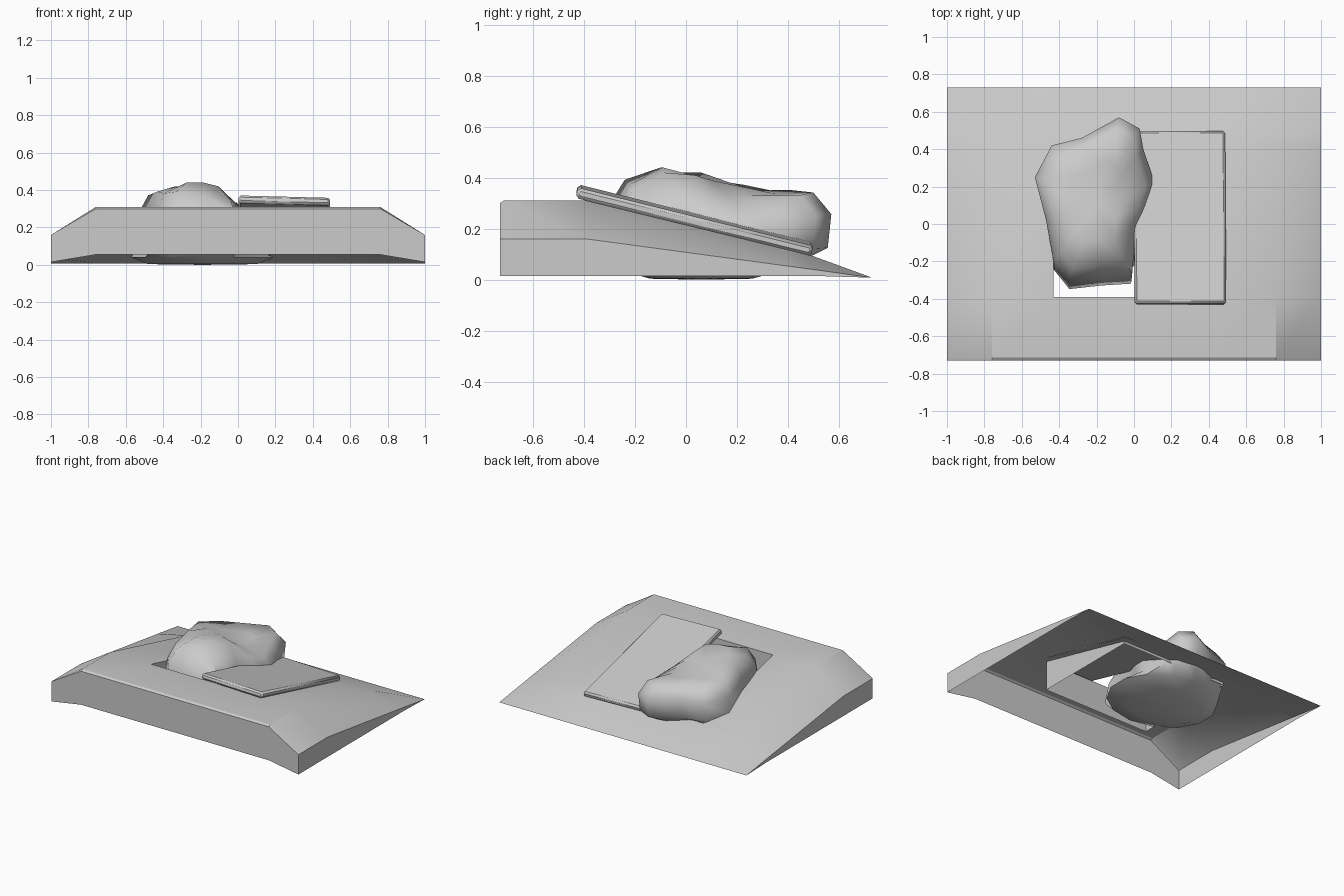
import bpy, bmesh, math
from mathutils import Vector

if "Cube" in bpy.data.objects:
    bpy.data.objects.remove(bpy.data.objects["Cube"])


def make_object(name, bm, angle=25):
    bmesh.ops.recalc_face_normals(bm, faces=bm.faces)
    mesh = bpy.data.meshes.new(name)
    bm.to_mesh(mesh)
    bm.free()
    ob = bpy.data.objects.new(name, mesh)
    bpy.context.collection.objects.link(ob)
    bpy.ops.object.select_all(action='DESELECT')
    ob.select_set(True)
    bpy.context.view_layer.objects.active = ob
    bpy.ops.object.shade_smooth_by_angle(angle=math.radians(angle))
    return ob


# Hollow sloping mound: height grid, open underneath, with a rectangular pit
xs = [-1, -0.76, -0.43, 0.43, 0.76, 1]
rows = [(-0.73, 0.30, 0.16), (-0.715, 0.31, 0.16), (-0.39, 0.31, 0.16),
        (0.41, 0.115, 0.052), (0.50, 0.092, 0.04), (0.73, 0.008, 0.008)]
bm = bmesh.new()
grid = [[bm.verts.new((x, y, edge if abs(x) == 1 else top)) for x in xs]
        for y, top, edge in rows]
for j in range(len(rows) - 1):
    for i in range(len(xs) - 1):
        if (i, j) != (2, 2):
            bm.faces.new((grid[j][i], grid[j][i + 1],
                          grid[j + 1][i + 1], grid[j + 1][i]))


def skirt(line, bottoms):
    low = [bm.verts.new((v.co.x, v.co.y, z)) for v, z in zip(line, bottoms)]
    for k in range(len(line) - 1):
        bm.faces.new((line[k], line[k + 1], low[k + 1], low[k]))


skirt(grid[0], [0.015, 0.055, 0.055, 0.055, 0.055, 0.015])
for side in (0, -1):
    skirt([row[side] for row in grid[:-1]], [0.015] * 5)
    bm.faces.new((grid[-2][side], grid[-1][side],
                  bm.verts.new((xs[side], 0.5, 0.015))))
pit = [grid[2][2], grid[2][3], grid[3][3], grid[3][2], grid[2][2]]
skirt(pit, [0.095] * 5)
bmesh.ops.remove_doubles(bm, verts=bm.verts, dist=0.0005)
make_object("mound", bm, 25)

# Tilted cover slab
bm = bmesh.new()
bmesh.ops.create_cube(bm, size=1)
bmesh.ops.scale(bm, vec=(0.49, 0.95, 0.042), verts=bm.verts)
slab = make_object("cover_slab", bm, 25)
slab.location = (0.245, 0.033, 0.233)
slab.rotation_euler = (math.radians(-13.9), math.radians(1.5), 0)
bev = slab.modifiers.new("edge", 'BEVEL')
bev.width = 0.012
bev.segments = 1

# Boulder: outline (x, y, shoulder height, inner height), lofted through rings
outline = [(-0.08, 0.57, 0.33, 0.34), (0.03, 0.51, 0.32, 0.33),
           (0.05, 0.40, 0.29, 0.33), (0.11, 0.22, 0.25, 0.33),
           (0.07, 0.09, 0.28, 0.36), (0.01, -0.03, 0.32, 0.41),
           (-0.01, -0.27, 0.33, 0.42), (-0.17, -0.28, 0.36, 0.44),
           (-0.35, -0.30, 0.38, 0.44), (-0.43, -0.20, 0.37, 0.42),
           (-0.47, 0.02, 0.38, 0.42), (-0.53, 0.25, 0.36, 0.38),
           (-0.44, 0.42, 0.33, 0.35), (-0.28, 0.46, 0.34, 0.35)]
n = len(outline)
mid = Vector((-0.20, 0.10))
under = Vector((-0.19, 0.06))
bm = bmesh.new()
rings = []


def ring(points):
    rings.append([bm.verts.new(p) for p in points])


for z, sx, sy in ((0.004, 0.30, 0.20), (0.04, 0.39, 0.33)):
    ring([(under.x + sx * math.sin(2 * math.pi * k / n),
           under.y + sy * math.cos(2 * math.pi * k / n), z) for k in range(n)])
for s, f in ((0.97, 0.38), (1.0, 0.78), (0.85, None), (0.5, None)):
    pts = []
    for x, y, shoulder, inner in outline:
        p = mid + (Vector((x, y)) - mid) * s
        if s == 0.97 and y < -0.15:      # lower front toe
            p.y -= 0.06
        z = shoulder * f if f else shoulder if s > 0.6 else inner
        pts.append((p.x, p.y, z + (0.012 if s == 0.85 else 0)))
    ring(pts)
for a, b in zip(rings, rings[1:]):
    for k in range(n):
        m = (k + 1) % n
        bm.faces.new((a[k], a[m], b[m], b[k]))
for loop, co in ((rings[0], (under.x, under.y, 0)),
                 (rings[-1], (mid.x, mid.y, 0.39))):
    c = bm.verts.new(co)
    for k in range(n):
        bm.faces.new((loop[k], loop[(k + 1) % n], c))
make_object("boulder", bm, 60)
